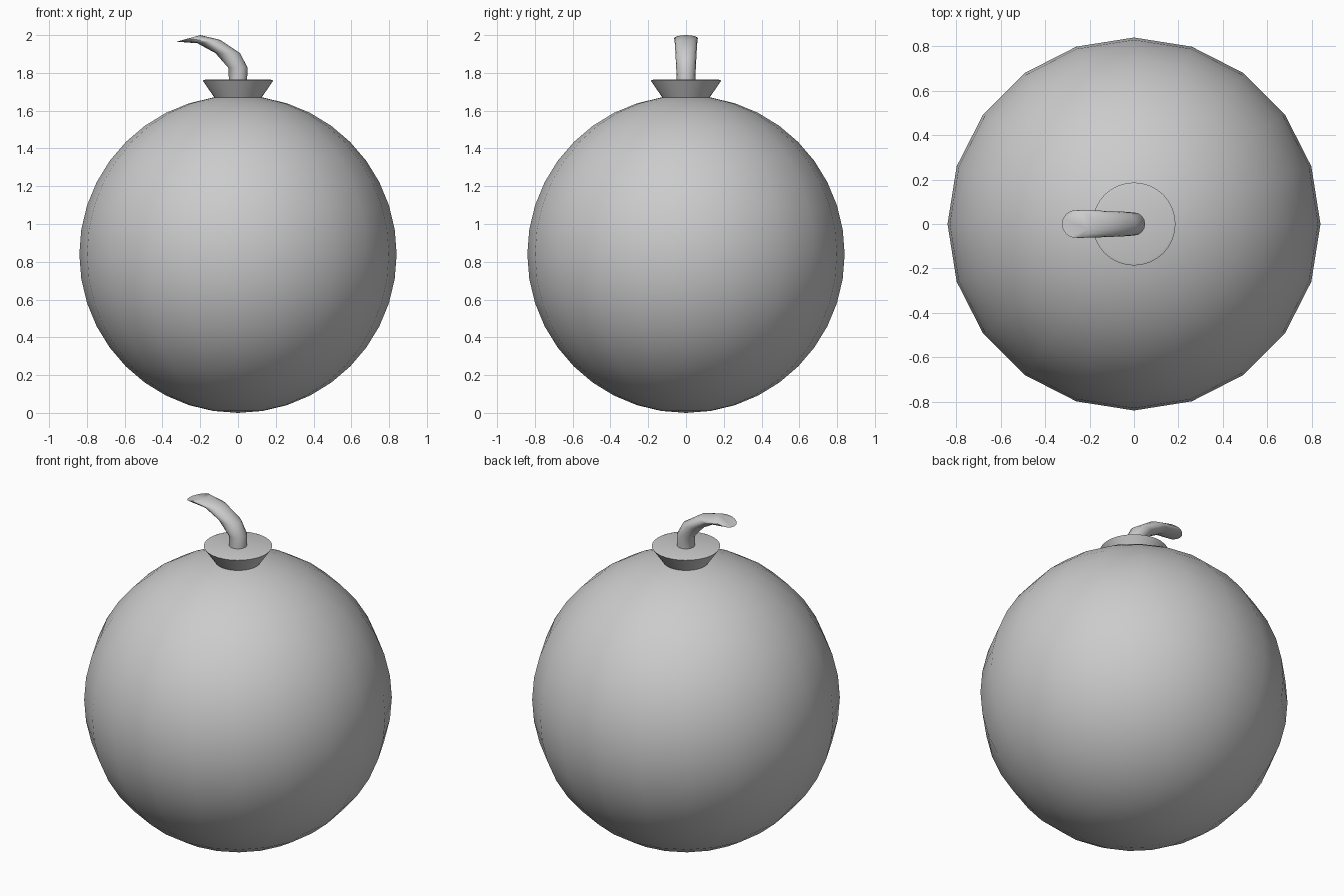
import bpy, bmesh
from math import sin, cos, pi, radians

if "Cube" in bpy.data.objects:
    bpy.data.objects.remove(bpy.data.objects["Cube"])


def finish(bm, name, angle):
    bmesh.ops.recalc_face_normals(bm, faces=bm.faces)
    mesh = bpy.data.meshes.new(name)
    bm.to_mesh(mesh)
    bm.free()
    obj = bpy.data.objects.new(name, mesh)
    bpy.context.collection.objects.link(obj)
    bpy.ops.object.select_all(action='DESELECT')
    obj.select_set(True)
    bpy.context.view_layer.objects.active = obj
    bpy.ops.object.shade_smooth_by_angle(angle=radians(angle))
    return obj


def loft(name, rings, angle):
    """Skin a list of vertex rings and cap both ends."""
    bm = bmesh.new()
    loops = [[bm.verts.new(p) for p in ring] for ring in rings]
    n = len(loops[0])
    for a, b in zip(loops, loops[1:]):
        for i in range(n):
            j = (i + 1) % n
            bm.faces.new((a[i], a[j], b[j], b[i]))
    bm.faces.new(loops[0])
    bm.faces.new(loops[-1])
    return finish(bm, name, angle)


# Round body
bm = bmesh.new()
bmesh.ops.create_uvsphere(bm, u_segments=20, v_segments=20, radius=0.84)
bmesh.ops.translate(bm, verts=bm.verts, vec=(0, 0, 0.84))
finish(bm, "body", 40)

# Flared collar
collar = [(0.115, 1.655), (0.187, 1.76), (0.175, 1.764)]
loft("collar", [[(r * cos(2 * pi * i / 32), r * sin(2 * pi * i / 32), z)
                 for i in range(32)] for r, z in collar], 30)

# Bent fuse: each section runs from its left edge to its right edge
sections = [((-0.048, 1.74), (0.048, 1.74), 0.048),
            ((-0.05, 1.825), (0.05, 1.83), 0.052),
            ((-0.12, 1.905), (0.01, 1.905), 0.056),
            ((-0.215, 1.957), (-0.095, 1.975), 0.06),
            ((-0.325, 1.965), (-0.2, 2.0), 0.063)]


def fuse_ring(left, right, ry, n=16):
    cx, cz = (left[0] + right[0]) / 2, (left[1] + right[1]) / 2
    hx, hz = (right[0] - left[0]) / 2, (right[1] - left[1]) / 2
    return [(cx + hx * cos(2 * pi * i / n), ry * sin(2 * pi * i / n),
             cz + hz * cos(2 * pi * i / n)) for i in range(n)]


loft("fuse", [fuse_ring(*s) for s in sections], 50)
